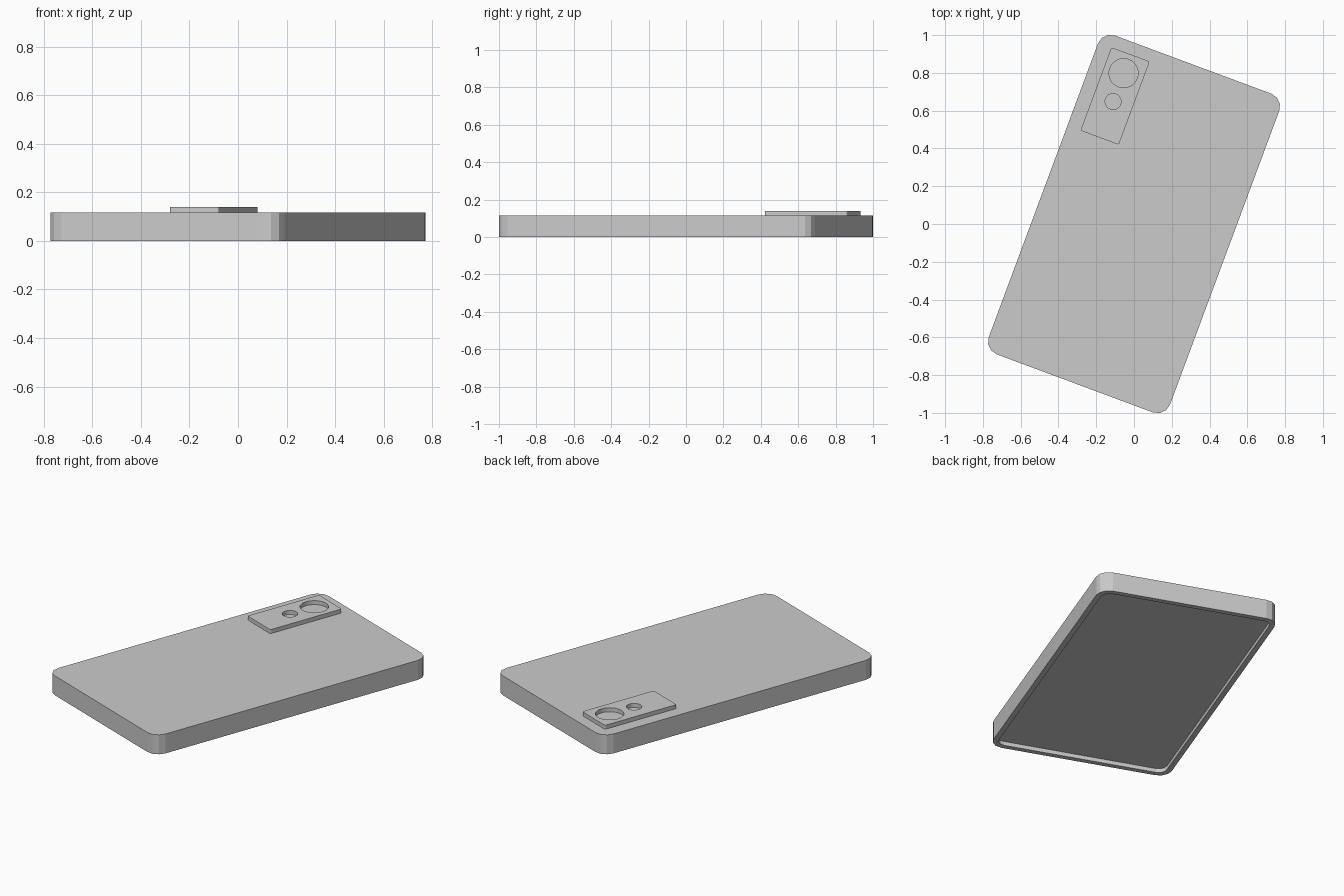
import bpy, bmesh, math

if "Cube" in bpy.data.objects:
    bpy.data.objects.remove(bpy.data.objects["Cube"])

TILT = math.radians(-20.4)   # whole phone is turned about z
BODY_TOP, PLATE_TOP = 0.116, 0.14


def outline(cx, cy, hw, hl, r, z, seg=3):
    """Counter-clockwise rounded rectangle."""
    pts = []
    for q, (sx, sy) in enumerate([(1, 1), (-1, 1), (-1, -1), (1, -1)]):
        for i in range(seg + 1):
            a = math.pi / 2 * (q + i / seg)
            pts.append((cx + sx * (hw - r) + r * math.cos(a),
                        cy + sy * (hl - r) + r * math.sin(a), z))
    return pts


def loft(name, rings):
    """Closed solid through equal-sized rings, capped at both ends."""
    bm = bmesh.new()
    loops = [[bm.verts.new(p) for p in ring] for ring in rings]
    n = len(loops[0])
    for lo, hi in zip(loops, loops[1:]):
        for i in range(n):
            j = (i + 1) % n
            bm.faces.new((lo[i], lo[j], hi[j], hi[i]))
    bm.faces.new(loops[0][::-1])
    bm.faces.new(loops[-1])
    bmesh.ops.recalc_face_normals(bm, faces=bm.faces)
    me = bpy.data.meshes.new(name)
    bm.to_mesh(me)
    bm.free()
    ob = bpy.data.objects.new(name, me)
    bpy.context.collection.objects.link(ob)
    ob.rotation_euler.z = TILT
    return ob


def circle(cx, cy, r, z, n=32):
    return [(cx + r * math.cos(2 * math.pi * i / n),
             cy + r * math.sin(2 * math.pi * i / n), z) for i in range(n)]


# Body with the screen recessed into the underside
HW, HL, R, RIM = 0.512, 0.900, 0.071, 0.03
loft("phone_body", [
    outline(0, 0, HW - RIM, HL - RIM, R - 0.025, 0.024),
    outline(0, 0, HW - RIM, HL - RIM, R - 0.025, 0),
    outline(0, 0, HW, HL, R, 0),
    outline(0, 0, HW, HL, R, BODY_TOP),
])

# Raised camera plate
plate = loft("camera_plate", [
    outline(-0.33, 0.60, 0.108, 0.235, 0.008, z) for z in (BODY_TOP, PLATE_TOP)])

# Lens holes through the plate
for name, y, r in (("large_lens", 0.729, 0.077), ("small_lens", 0.569, 0.042)):
    cutter = loft(name + "_cutter", [circle(-0.33, y, r, z) for z in (0.10, 0.16)])
    cutter.hide_render = True
    cutter.hide_set(True)
    mod = plate.modifiers.new(name + "_hole", 'BOOLEAN')
    mod.operation = 'DIFFERENCE'
    mod.solver = 'EXACT'
    mod.object = cutter
